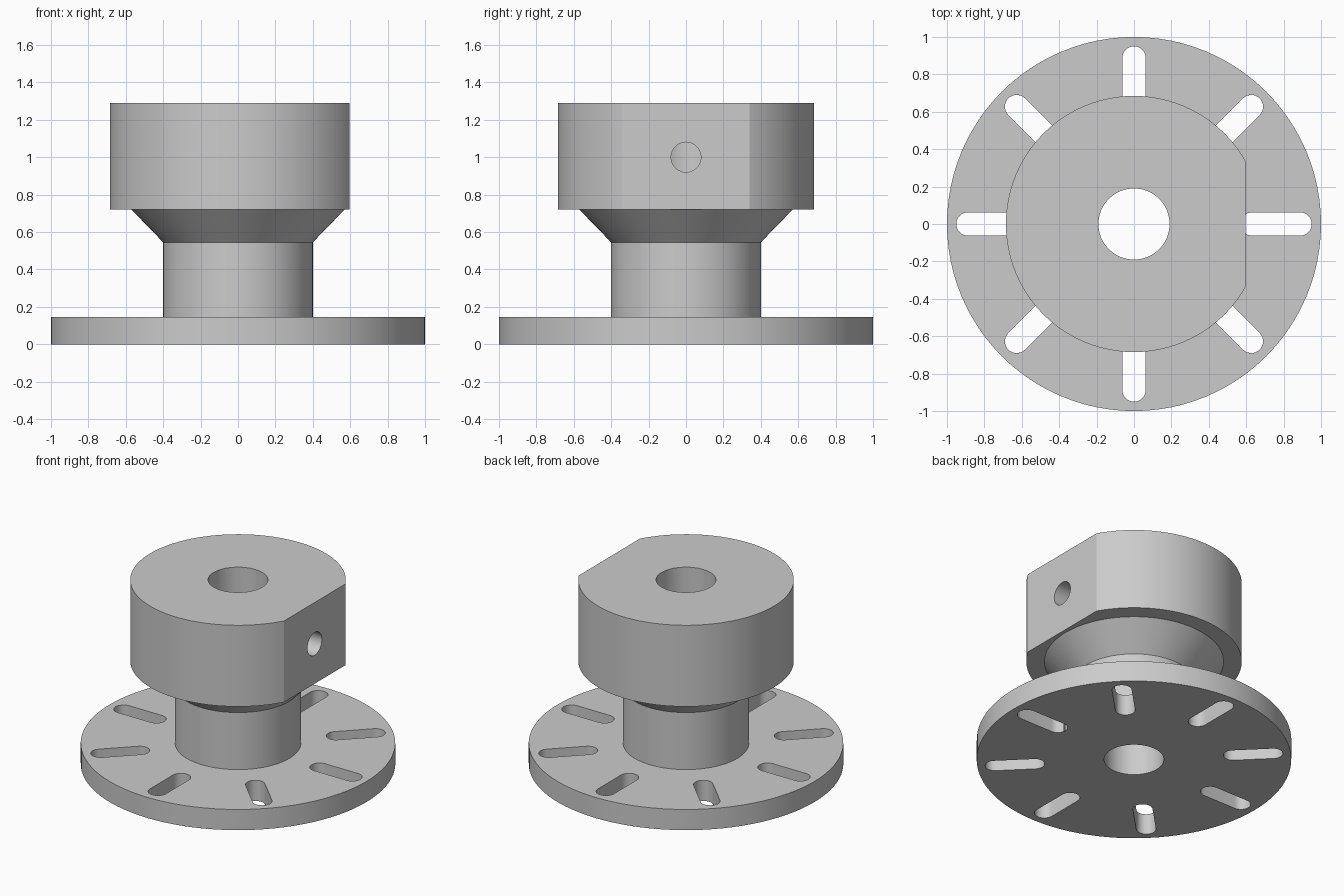
import bpy, bmesh
from math import pi, cos, sin
from mathutils import Matrix, Vector

if "Cube" in bpy.data.objects:
    bpy.data.objects.remove(bpy.data.objects["Cube"])

SEGMENTS = 96

steel = bpy.data.materials.new("machined_grey")
steel.use_nodes = True
grey = (0.6, 0.6, 0.6, 1)
steel.diffuse_color = grey
steel.node_tree.nodes["Principled BSDF"].inputs["Base Color"].default_value = grey


def finish(name, bm):
    """Turn a bmesh into a linked object with outward normals."""
    bmesh.ops.recalc_face_normals(bm, faces=bm.faces)
    mesh = bpy.data.meshes.new(name)
    bm.to_mesh(mesh)
    bm.free()
    mesh.materials.append(steel)
    obj = bpy.data.objects.new(name, mesh)
    bpy.context.collection.objects.link(obj)
    return obj


def lathe(name, profile):
    """Revolve a closed (radius, height) profile around z."""
    bm = bmesh.new()
    rings = []
    for i in range(SEGMENTS):
        a = 2 * pi * i / SEGMENTS
        rings.append([bm.verts.new((r * cos(a), r * sin(a), z)) for r, z in profile])
    n = len(profile)
    for i in range(SEGMENTS):
        a, b = rings[i], rings[(i + 1) % SEGMENTS]
        for j in range(n):
            k = (j + 1) % n
            bm.faces.new((a[j], b[j], b[k], a[k]))
    return finish(name, bm)


def slot_ring(name, inner, outer, radius, bottom, top, count):
    """Round-ended radial slots, evenly spaced."""
    bm = bmesh.new()
    steps = 16
    outline = []
    for centre, start in ((outer - radius, -pi / 2), (inner + radius, pi / 2)):
        for i in range(steps + 1):
            a = start + pi * i / steps
            outline.append(Vector((centre + radius * cos(a), radius * sin(a), bottom)))
    for s in range(count):
        turn = Matrix.Rotation(2 * pi * s / count, 3, 'Z')
        face = bm.faces.new([bm.verts.new(turn @ p) for p in outline])
        new = bmesh.ops.extrude_face_region(bm, geom=[face])["geom"]
        verts = [v for v in new if isinstance(v, bmesh.types.BMVert)]
        bmesh.ops.translate(bm, verts=verts, vec=(0, 0, top - bottom))
    return finish(name, bm)


def cut(target, cutter):
    """Subtract the cutter and discard it."""
    mod = target.modifiers.new("cut", 'BOOLEAN')
    mod.operation = 'DIFFERENCE'
    mod.solver = 'EXACT'
    mod.object = cutter
    bpy.context.view_layer.objects.active = target
    bpy.ops.object.modifier_apply(modifier=mod.name)
    bpy.data.objects.remove(cutter)


# Flange, neck, cone and collar turned as one bored piece
hub = lathe("flanged_hub", [
    (0.19, 0), (1, 0), (1, 0.145), (0.4, 0.145), (0.4, 0.545),
    (0.57, 0.72), (0.685, 0.72), (0.685, 1.29), (0.19, 1.29)])

# Eight mounting slots through the flange
cut(hub, slot_ring("slot_cutter", 0.57, 0.95, 0.0625, -0.1, 0.3, 8))

# Flat milled on the left side of the collar
bm = bmesh.new()
bmesh.ops.create_cube(bm, size=1, matrix=Matrix.Translation((1.095, 0, 1.15))
                      @ Matrix.Diagonal((1, 2, 1, 1)))
cut(hub, finish("flat_cutter", bm))

# Set screw hole from the flat into the bore
bm = bmesh.new()
bmesh.ops.create_cone(bm, cap_ends=True, segments=32, radius1=0.08, radius2=0.08,
                      depth=0.8, matrix=Matrix.Translation((0.4, 0, 1))
                      @ Matrix.Rotation(pi / 2, 4, 'Y'))
cut(hub, finish("screw_hole_cutter", bm))

# Smooth round walls, crisp machined edges
bpy.ops.object.select_all(action='DESELECT')
hub.select_set(True)
bpy.context.view_layer.objects.active = hub
bpy.ops.object.shade_smooth_by_angle(angle=pi / 8)
